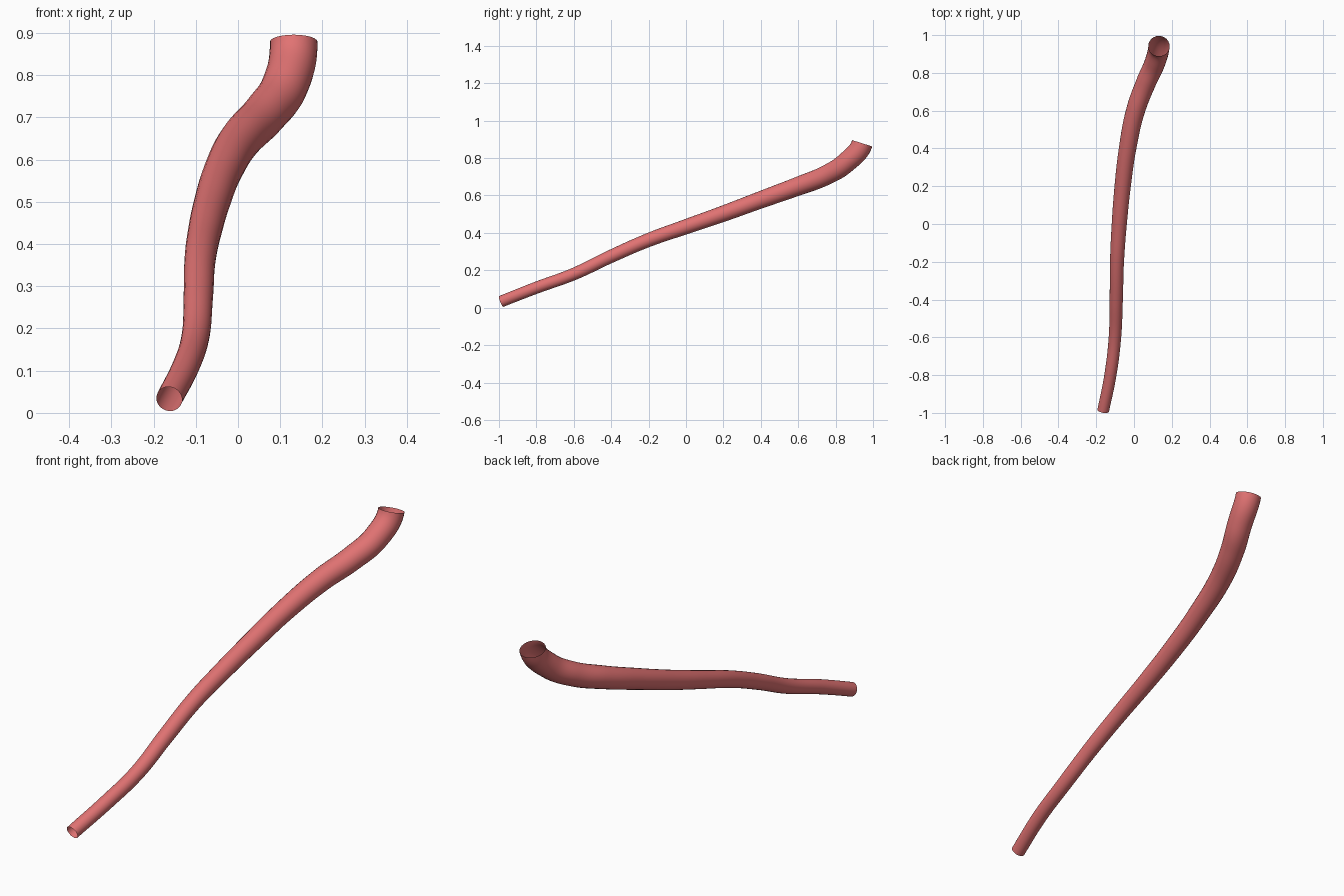
import bpy
from mathutils import Vector

if "Cube" in bpy.data.objects:
    bpy.data.objects.remove(bpy.data.objects["Cube"])

# Centreline stations: x, y, z, radius
PATH = [
    (-0.163, -0.988, 0.033, 0.031),
    (-0.125, -0.80, 0.107, 0.032),
    (-0.101, -0.60, 0.180, 0.033),
    (-0.094, -0.40, 0.275, 0.035),
    (-0.090, -0.20, 0.362, 0.037),
    (-0.078, 0.00, 0.433, 0.040),
    (-0.060, 0.20, 0.503, 0.043),
    (-0.034, 0.40, 0.577, 0.046),
    (0.008, 0.60, 0.650, 0.050),
    (0.064, 0.75, 0.709, 0.053),
    (0.111, 0.855, 0.775, 0.055),
    (0.132, 0.942, 0.879, 0.0565),
]

# Tapered hollow tube, open at both ends
curve = bpy.data.curves.new("tube", 'CURVE')
curve.dimensions = '3D'
curve.bevel_depth = 1.0
curve.bevel_resolution = 10
curve.resolution_u = 10
curve.use_fill_caps = False
spline = curve.splines.new('BEZIER')
spline.bezier_points.add(len(PATH) - 1)
spline.radius_interpolation = 'CARDINAL'
for p, (x, y, z, r) in zip(spline.bezier_points, PATH):
    p.co = (x, y, z)
    p.radius = r
    p.handle_left_type = p.handle_right_type = 'AUTO'

# End directions set the tilt of the two openings
for p, d in ((spline.bezier_points[0], Vector((0.18, 0.92, 0.38))),
             (spline.bezier_points[-1], Vector((0.0, 0.30, 0.95)))):
    p.handle_left_type = p.handle_right_type = 'FREE'
    p.handle_left = p.co - d * 0.05
    p.handle_right = p.co + d * 0.05

tube = bpy.data.objects.new("tube", curve)
bpy.context.collection.objects.link(tube)
bpy.context.view_layer.objects.active = tube
tube.select_set(True)
bpy.ops.object.convert(target='MESH')
tube = bpy.context.object
bpy.ops.object.shade_smooth()

# Muted red surface
red = bpy.data.materials.new("muted_red")
red.diffuse_color = (0.75, 0.17, 0.17, 1.0)
red.use_nodes = True
red.node_tree.nodes["Principled BSDF"].inputs["Base Color"].default_value = red.diffuse_color
tube.data.materials.clear()
tube.data.materials.append(red)
